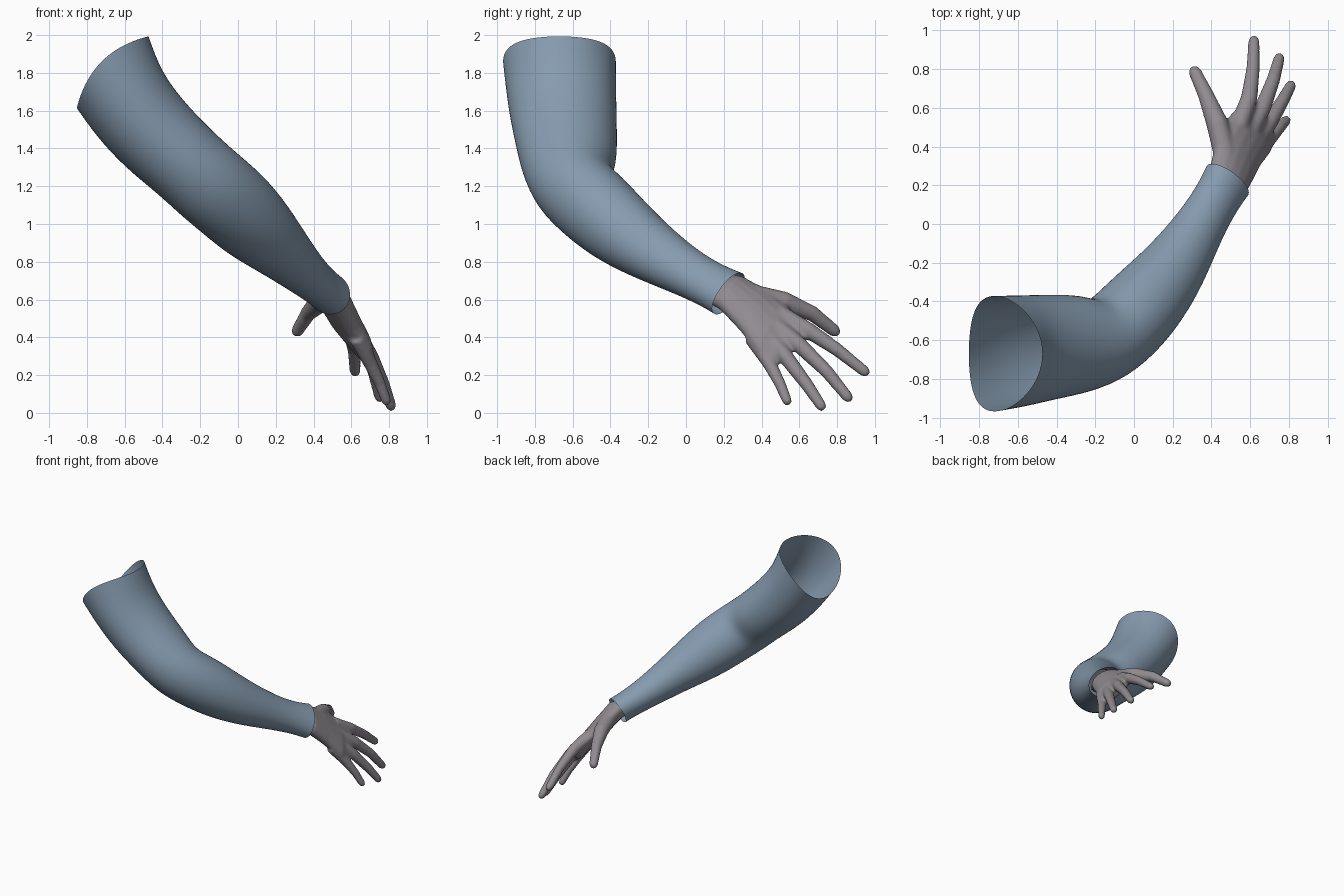
import bpy, bmesh, math
from mathutils import Vector

if "Cube" in bpy.data.objects:
    bpy.data.objects.remove(bpy.data.objects["Cube"])

def material(name, rgb):
    m = bpy.data.materials.new(name)
    m.diffuse_color = (*rgb, 1)
    m.use_nodes = True
    m.node_tree.nodes["Principled BSDF"].inputs["Base Color"].default_value = m.diffuse_color
    return m

BLUE = material("sleeve_blue", (0.24, 0.33, 0.43))
GREY = material("skin_grey", (0.28, 0.26, 0.28))

def add_loft(bm, rings, caps):
    """Skin a list of closed rings with quads."""
    vs = [[bm.verts.new(p) for p in r] for r in rings]
    n = len(vs[0])
    for a, b in zip(vs, vs[1:]):
        for i in range(n):
            j = (i + 1) % n
            bm.faces.new((a[i], a[j], b[j], b[i]))
    if caps:
        bm.faces.new(vs[0][::-1])
        bm.faces.new(vs[-1])

def ellipse(c, u, v, n=16):
    return [c + u * math.cos(2 * math.pi * i / n) + v * math.sin(2 * math.pi * i / n) for i in range(n)]

def finish(bm, name, mat):
    bmesh.ops.recalc_face_normals(bm, faces=bm.faces)
    me = bpy.data.meshes.new(name)
    bm.to_mesh(me)
    bm.free()
    me.materials.append(mat)
    ob = bpy.data.objects.new(name, me)
    bpy.context.collection.objects.link(ob)
    for p in me.polygons:
        p.use_smooth = True
    return ob

# Sleeve: the arm bends in the plane of E (diagonally down) and Y; W is across it
E = Vector((1, 0, -1)).normalized()
Y = Vector((0, 1, 0))
W = Vector((1, 0, 1)).normalized()
# along E, along Y, along W, half width in the plane, half width along W
stations = [(-1.74, -.67, .806, .300, .270), (-1.56, -.655, .745, .288, .242),
            (-1.34, -.635, .728, .272, .233), (-1.12, -.620, .740, .256, .220),
            (-.95, -.605, .748, .217, .223), (-.80, -.500, .762, .215, .222),
            (-.64, -.375, .763, .203, .208), (-.467, -.22, .770, .176, .165),
            (-.28, .00, .772, .132, .122), (-.17, .14, .782, .130, .108),
            (-.105, .225, .788, .143, .108)]
centres = [E * s + Y * t + W * w for s, t, w, a, b in stations]
rings = []
for k, (s, t, w, a, b) in enumerate(stations):
    d = centres[min(k + 1, len(centres) - 1)] - centres[max(k - 1, 0)]
    u = W.cross(d).normalized()
    if k == 0:
        u = -Y if u.y < 0 else Y
    ring = ellipse(centres[k], u * a * 1.02, W * b * 1.02)
    if k == 0:
        # shoulder opening rises at its front and back
        ring = [p - E * 0.09 * math.cos(2 * math.pi * i / 16) ** 2 for i, p in enumerate(ring)]
    rings.append(ring)
bm = bmesh.new()
add_loft(bm, rings, False)
sleeve = finish(bm, "sleeve", BLUE)
sub = sleeve.modifiers.new("smooth", 'SUBSURF')
sub.levels = sub.render_levels = 2

# Hand: palm sections given by thumb side, little finger side, half thickness
palm = [((.35, .18, .73), (.50, .07, .62), .060), ((.405, .305, .705), (.58, .175, .565), .075),
        ((.43, .42, .65), (.64, .29, .44), .072), ((.48, .54, .56), (.70, .37, .33), .066),
        ((.57, .64, .45), (.715, .43, .26), .048), ((.60, .66, .41), (.715, .455, .245), .030)]
palm = [(Vector(a), Vector(b), h) for a, b, h in palm]
rings = []
for k, (a, b, h) in enumerate(palm):
    p, q = palm[max(k - 1, 0)], palm[min(k + 1, len(palm) - 1)]
    d = q[0] + q[1] - p[0] - p[1]
    rings.append(ellipse((a + b) / 2, (a - b) / 2, d.cross(a - b).normalized() * h))
bm = bmesh.new()
add_loft(bm, rings, True)

# Fingers: tubes along joints (x, y, z, radius), running into the palm
fingers = {
    "index": [(.54, .50, .52, .050), (.595, .65, .435, .044), (.615, .80, .335, .036), (.62, .945, .22, .030)],
    "middle": [(.59, .46, .47, .050), (.665, .60, .36, .044), (.72, .745, .22, .036), (.75, .855, .085, .030)],
    "ring": [(.62, .41, .43, .050), (.705, .53, .295, .042), (.77, .64, .15, .035), (.81, .715, .038, .029)],
    "little": [(.63, .35, .40, .046), (.70, .44, .265, .038), (.75, .495, .16, .031), (.785, .535, .065, .027)],
    "thumb": [(.47, .36, .62, .060), (.43, .52, .585, .058), (.37, .67, .525, .042), (.315, .785, .435, .034)],
}
for joints in fingers.values():
    pts = [(Vector(j[:3]), j[3]) for j in joints]
    end = (pts[-1][0] - pts[-2][0]).normalized()
    tip, r = pts[-1]
    pts += [(tip + end * r * 0.6, r * 0.8), (tip + end * r, r * 0.35)]
    rings = []
    for k, (c, r) in enumerate(pts):
        d = pts[min(k + 1, len(pts) - 1)][0] - pts[max(k - 1, 0)][0]
        u = d.cross(Vector((1, 0, 0.5))).normalized()
        rings.append(ellipse(c, u * r, d.cross(u).normalized() * r, 12))
    add_loft(bm, rings, True)
hand = finish(bm, "hand", GREY)

# Blend palm and fingers into one skin
rm = hand.modifiers.new("blend", 'REMESH')
rm.mode = 'VOXEL'
rm.voxel_size = 0.01
rm.use_smooth_shade = True
sm = hand.modifiers.new("soften", 'SMOOTH')
sm.factor = 0.5
sm.iterations = 8
